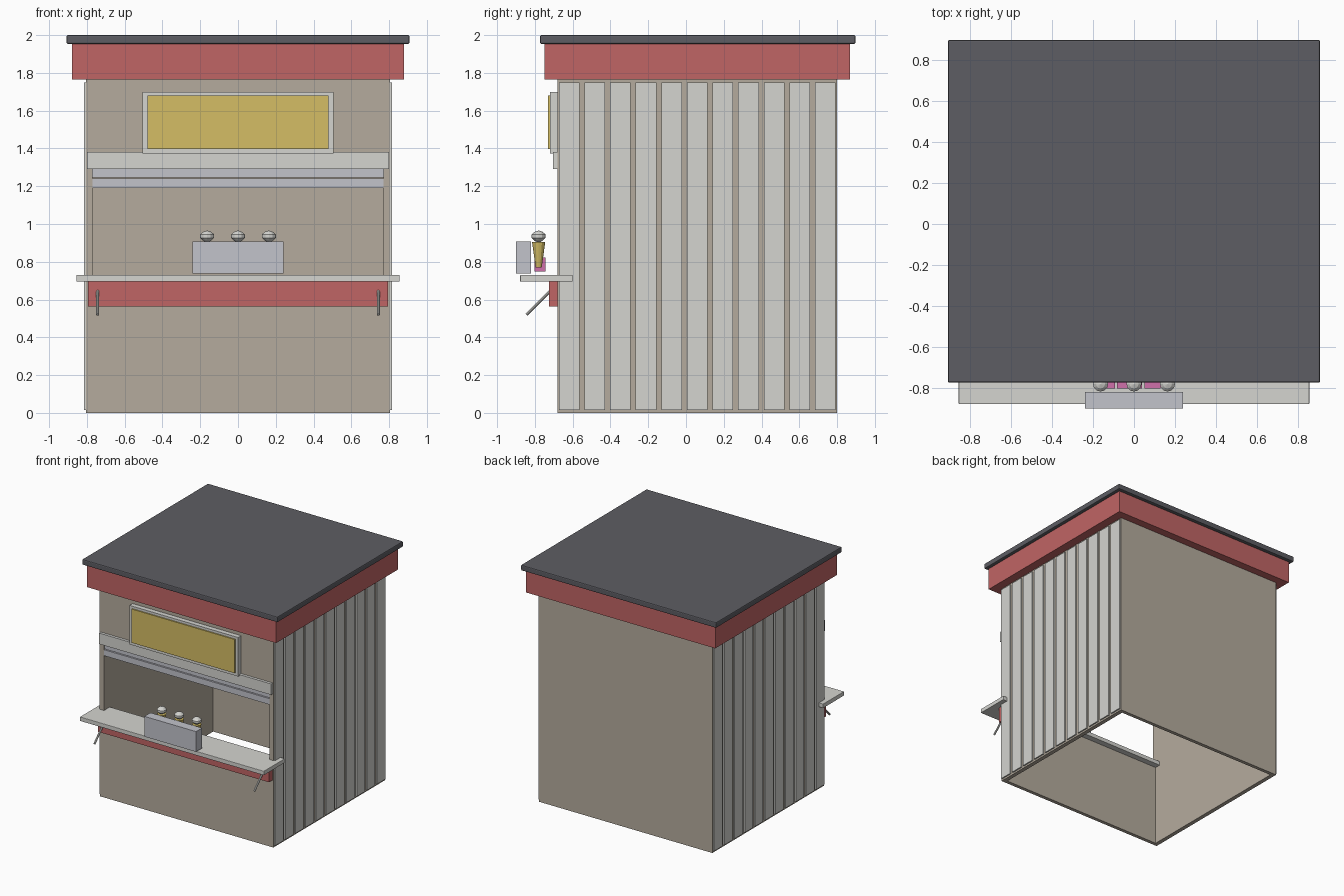
import bpy, bmesh, math
from mathutils import Vector

if "Cube" in bpy.data.objects:
    bpy.data.objects.remove(bpy.data.objects["Cube"])


def mat(name, rgb):
    m = bpy.data.materials.new(name)
    m.diffuse_color = (*rgb, 1)
    m.use_nodes = True
    m.node_tree.nodes["Principled BSDF"].inputs["Base Color"].default_value = m.diffuse_color
    return m


BEIGE = mat("beige_wall", (0.46, 0.41, 0.34))
LIGHT = mat("off_white", (0.66, 0.66, 0.63))
RED = mat("red_trim", (0.53, 0.13, 0.13))
DARK = mat("dark_roof", (0.11, 0.11, 0.125))
STEEL = mat("steel", (0.54, 0.55, 0.60))
GOLD = mat("yellow", (0.66, 0.51, 0.13))
PINK = mat("pink", (0.62, 0.16, 0.40))


def finish(name, bm, m):
    me = bpy.data.meshes.new(name)
    bm.to_mesh(me)
    bm.free()
    me.materials.append(m)
    ob = bpy.data.objects.new(name, me)
    bpy.context.collection.objects.link(ob)
    return ob


def add_box(bm, x, y, z):
    vs = bmesh.ops.create_cube(bm, size=1)["verts"]
    for v in vs:
        v.co = Vector([(a + b) / 2 + c * (b - a) for c, (a, b) in zip(v.co, (x, y, z))])


def box(name, x, y, z, m, bevel=0):
    bm = bmesh.new()
    add_box(bm, x, y, z)
    ob = finish(name, bm, m)
    if bevel:
        b = ob.modifiers.new("bevel", "BEVEL")
        b.width, b.segments = bevel, 2
    return ob


def lathe(name, profile, loc, m, n=12):
    bm = bmesh.new()
    vs = [bm.verts.new((r, 0, z)) for r, z in profile]
    es = [bm.edges.new(p) for p in zip(vs, vs[1:])]
    bmesh.ops.spin(bm, geom=vs + es, axis=(0, 0, 1), cent=(0, 0, 0),
                   angle=2 * math.pi, steps=n)
    bmesh.ops.remove_doubles(bm, verts=bm.verts, dist=1e-4)
    bmesh.ops.recalc_face_normals(bm, faces=bm.faces)
    ob = finish(name, bm, m)
    ob.location = loc
    return ob


# Hollow, floorless wall shell with the serving opening in front
TOP = 1.765
box("back_wall", (-0.77, 0.77), (0.77, 0.80), (0, TOP), BEIGE)
box("front_lower_wall", (-0.77, 0.77), (-0.68, -0.65), (0, 0.70), BEIGE)
box("front_header", (-0.77, 0.77), (-0.68, -0.65), (1.29, TOP), BEIGE)

# Side walls with vertical cladding boards, and counter brackets
for s, side in ((1, "right"), (-1, "left")):
    box(side + "_wall", sorted((s * 0.77, s * 0.805)), (-0.68, 0.80), (0, TOP), BEIGE)
    bm = bmesh.new()
    for i in range(11):
        y = -0.673 + i * 0.1356
        add_box(bm, sorted((s * 0.80, s * 0.816)), (y, y + 0.109), (0.015, 1.75))
    finish(side + "_cladding", bm, LIGHT)
    a, b = Vector((s * 0.743, -0.845, 0.52)), Vector((s * 0.743, -0.715, 0.65))
    br = lathe(side + "_bracket", [(0, 0), (0.008, 0), (0.008, (b - a).length),
                                   (0, (b - a).length)], a, LIGHT, 10)
    br.rotation_euler = (b - a).to_track_quat("Z", "Y").to_euler()

# Roof slab and fascia
box("fascia", (-0.88, 0.88), (-0.75, 0.868), (TOP, 1.957), RED)
box("roof", (-0.908, 0.908), (-0.773, 0.897), (1.953, 2.0), DARK, 0.008)

# Lintel and rolled shutter
box("lintel", (-0.80, 0.80), (-0.703, -0.68), (1.29, 1.382), LIGHT)
box("shutter_slat_upper", (-0.77, 0.77), (-0.672, -0.655), (1.245, 1.30), STEEL)
box("shutter_slat_lower", (-0.77, 0.77), (-0.678, -0.65), (1.19, 1.24), STEEL)

# Blank sign board
box("sign_frame", (-0.505, 0.505), (-0.72, -0.68), (1.372, 1.70), LIGHT)
box("sign_panel", (-0.48, 0.48), (-0.73, -0.71), (1.397, 1.68), GOLD)

# Counter, apron and napkin box
box("counter", (-0.855, 0.855), (-0.878, -0.60), (0.695, 0.73), LIGHT, 0.003)
box("counter_apron", (-0.795, 0.795), (-0.725, -0.68), (0.563, 0.695), RED)
box("display_box", (-0.24, 0.24), (-0.90, -0.82), (0.737, 0.907), STEEL)

# Pink holders behind the box
for i, (x0, x1) in enumerate(((-0.18, -0.093), (-0.083, 0.04), (0.05, 0.13))):
    box(f"holder_{i}", (x0, x1), (-0.803, -0.745), (0.749, 0.822), PINK)

# Ice cream cones with squashed scoops
for i in range(3):
    loc = ((i - 1) * 0.163, -0.78, 0)
    lathe(f"cone_{i}", [(0, 0.77), (0.016, 0.77), (0.035, 0.905), (0, 0.905)], loc, GOLD)
    lathe(f"scoop_{i}", [(0, 0.90), (0.022, 0.912), (0.037, 0.927), (0.037, 0.944),
                         (0.022, 0.958), (0, 0.966)], loc, LIGHT)
